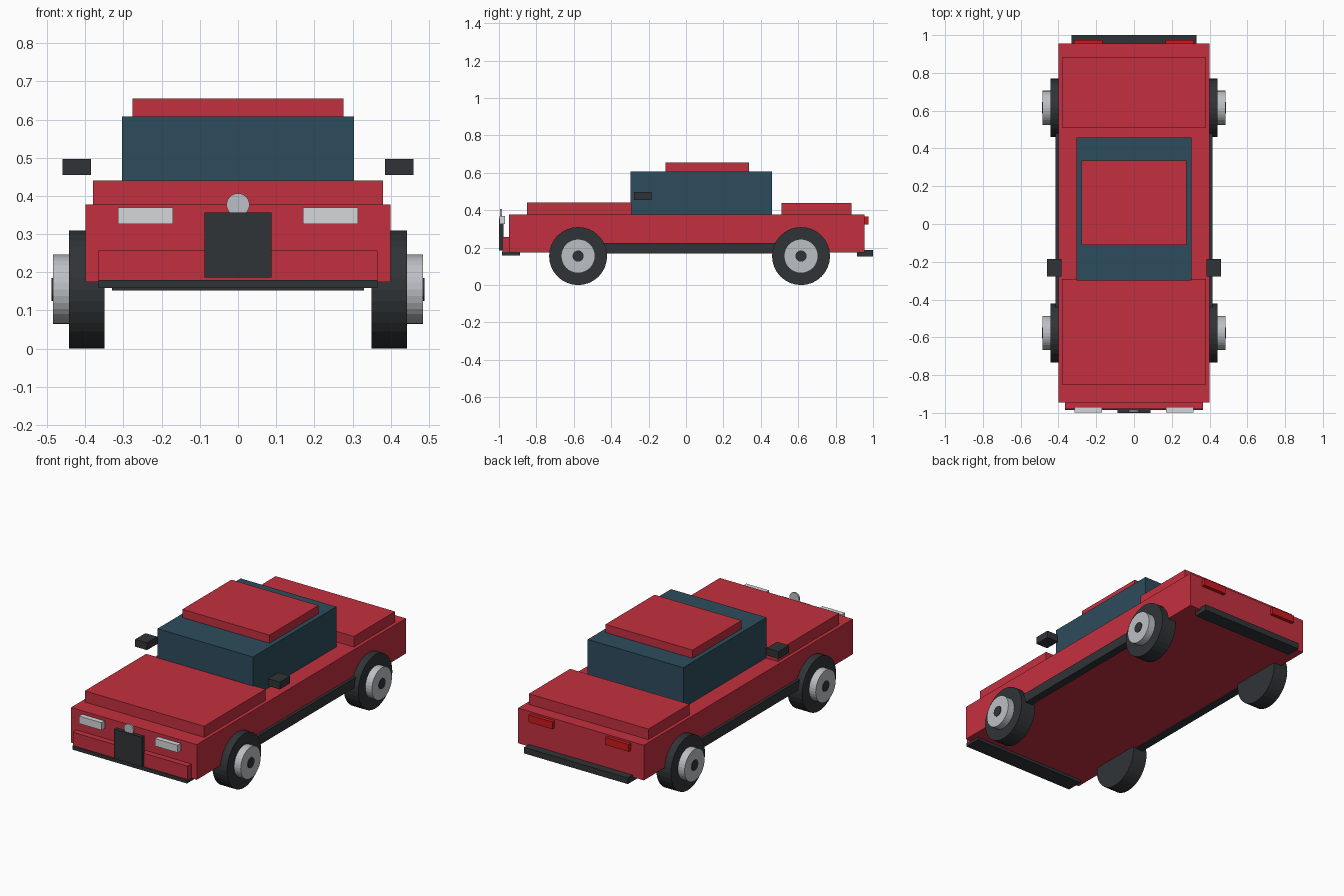
import bpy, bmesh, math
from mathutils import Matrix

if "Cube" in bpy.data.objects:
    bpy.data.objects.remove(bpy.data.objects["Cube"])


def material(name, rgb):
    m = bpy.data.materials.new(name)
    m.diffuse_color = (*rgb, 1)
    m.use_nodes = True
    m.node_tree.nodes["Principled BSDF"].inputs["Base Color"].default_value = m.diffuse_color
    return m


RED = material("red_paint", (0.55, 0.03, 0.05))
GLASS = material("tinted_glass", (0.027, 0.072, 0.107))
BLACK = material("black_rubber", (0.03, 0.034, 0.037))
SILVER = material("silver", (0.5, 0.52, 0.55))
LAMP = material("clear_lamp", (0.66, 0.68, 0.7))
TAIL = material("red_lamp", (0.6, 0.01, 0.012))


def finish(name, bm, mat):
    me = bpy.data.meshes.new(name)
    bm.to_mesh(me)
    bm.free()
    me.materials.append(mat)
    ob = bpy.data.objects.new(name, me)
    bpy.context.collection.objects.link(ob)
    return ob


def box(name, mat, x, y, z):
    """Box from (min, max) ranges on each axis."""
    bm = bmesh.new()
    bmesh.ops.create_cube(bm, size=1)
    for v in bm.verts:
        for i, (lo, hi) in enumerate((x, y, z)):
            v.co[i] = hi if v.co[i] > 0 else lo
    return finish(name, bm, mat)


def pair(name, mat, x, y, z):
    """The same box on the right and left sides."""
    box(name + "_right", mat, x, y, z)
    box(name + "_left", mat, (-x[1], -x[0]), y, z)


def disc(name, mat, axis, r, lo, hi, at, sides=32):
    """Cylinder along x or y, from lo to hi; 'at' gives the other two coordinates."""
    bm = bmesh.new()
    bmesh.ops.create_cone(bm, cap_ends=True, segments=sides,
                          radius1=r, radius2=r, depth=abs(hi - lo))
    mid = (lo + hi) / 2
    if axis == 'X':
        mat4 = Matrix.Translation((mid, at[0], at[1])) @ Matrix.Rotation(math.pi / 2, 4, 'Y')
    else:
        mat4 = Matrix.Translation((at[0], mid, at[1])) @ Matrix.Rotation(math.pi / 2, 4, 'X')
    bm.transform(mat4)
    return finish(name, bm, mat)


# Bodywork
box("body", RED, (-0.40, 0.40), (-0.946, 0.955), (0.175, 0.377))
box("hood", RED, (-0.38, 0.38), (-0.85, -0.292), (0.36, 0.441))
box("trunk_lid", RED, (-0.38, 0.38), (0.51, 0.885), (0.36, 0.438))
box("cabin", GLASS, (-0.304, 0.304), (-0.298, 0.459), (0.36, 0.608))
box("roof", RED, (-0.277, 0.277), (-0.11, 0.336), (0.595, 0.655))

# Bumpers and trim
box("front_bumper", RED, (-0.365, 0.365), (-0.98, -0.93), (0.178, 0.257))
box("front_lip", BLACK, (-0.365, 0.365), (-0.985, -0.888), (0.159, 0.18))
box("rear_bumper", BLACK, (-0.33, 0.33), (0.915, 1.0), (0.152, 0.187))
pair("sill", BLACK, (0.37, 0.416), (-0.52, 0.55), (0.17, 0.226))
pair("mirror", BLACK, (0.385, 0.46), (-0.277, -0.184), (0.455, 0.497))

# Nose and lamps
box("grille", BLACK, (-0.088, 0.088), (-1.0, -0.977), (0.186, 0.357))
disc("nose_ornament", SILVER, 'Y', 0.03, -0.994, -0.984, (0, 0.377))
pair("headlight", LAMP, (0.17, 0.314), (-0.997, -0.968), (0.327, 0.370))
pair("taillight", TAIL, (0.167, 0.318), (0.94, 0.975), (0.325, 0.367))

# Wheels
for end, y in (("front", -0.577), ("rear", 0.615)):
    for side, s in (("right", 1), ("left", -1)):
        tag = f"{end}_{side}"
        at = (y, 0.155)
        disc("tyre_" + tag, BLACK, 'X', 0.155, s * 0.35, s * 0.443, at)
        disc("rim_" + tag, SILVER, 'X', 0.091, s * 0.42, s * 0.485, at)
        disc("hub_cap_" + tag, BLACK, 'X', 0.03, s * 0.47, s * 0.488, at)
